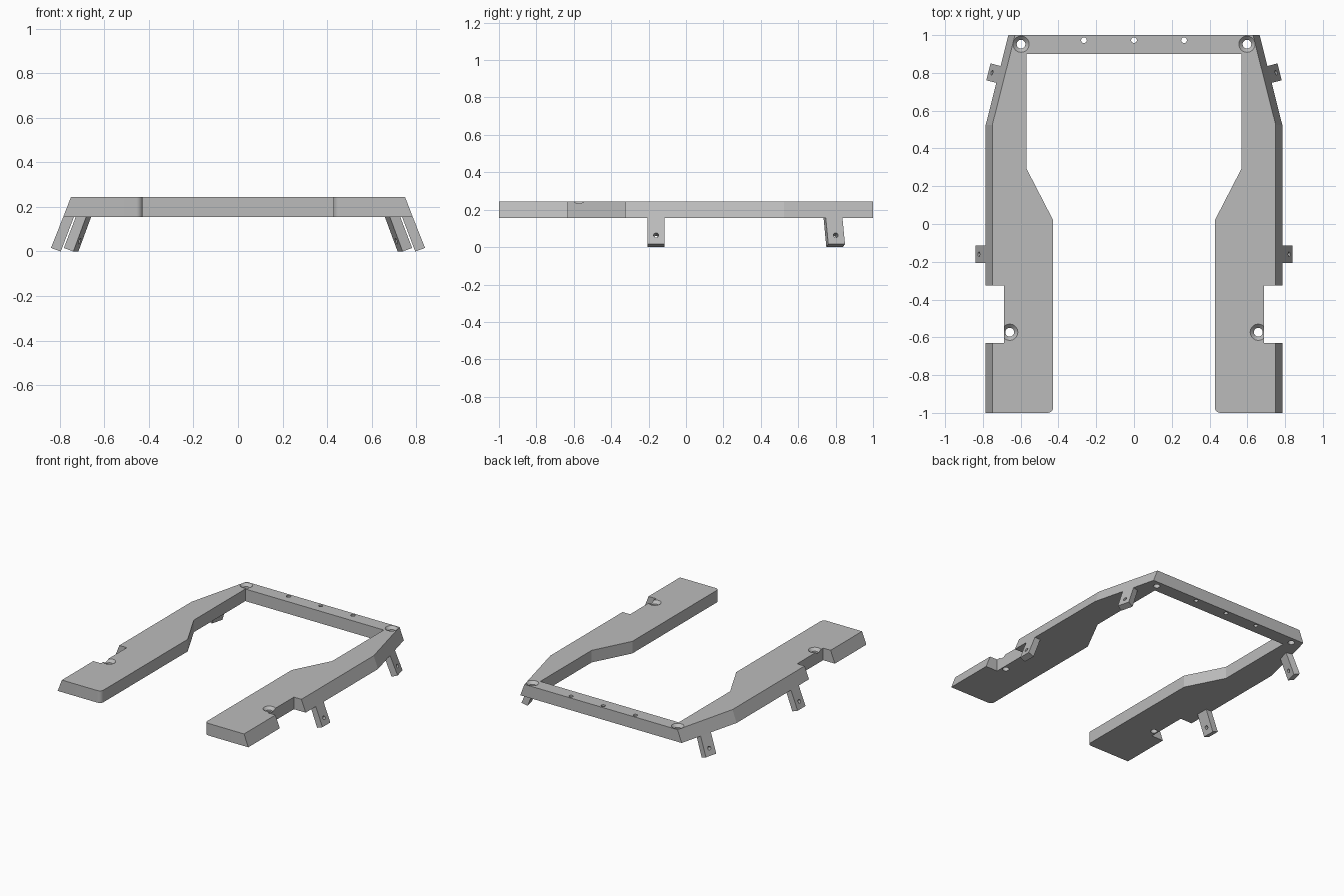
import bpy, bmesh, math
from mathutils import Vector, Matrix

if "Cube" in bpy.data.objects:
    bpy.data.objects.remove(bpy.data.objects["Cube"])

BASE, TOP = 0.155, 0.245      # underside and upper face of the frame
SLOPE = 0.035                 # how far the outer sides lean in towards the top

grey = bpy.data.materials.new("plain grey")
grey.diffuse_color = (0.5, 0.5, 0.5, 1)
grey.use_nodes = True
grey.node_tree.nodes["Principled BSDF"].inputs["Base Color"].default_value = grey.diffuse_color


def make_object(name, bm):
    bmesh.ops.recalc_face_normals(bm, faces=bm.faces)
    mesh = bpy.data.meshes.new(name)
    bm.to_mesh(mesh)
    bm.free()
    mesh.materials.append(grey)
    obj = bpy.data.objects.new(name, mesh)
    bpy.context.collection.objects.link(obj)
    return obj


def loft(bm, lower, upper):
    """Closed solid between two loops with equal point counts."""
    a = [bm.verts.new(p) for p in lower]
    b = [bm.verts.new(p) for p in upper]
    bm.faces.new(a[::-1])
    bm.faces.new(b)
    n = len(a)
    for i in range(n):
        j = (i + 1) % n
        bm.faces.new((a[i], a[j], b[j], b[i]))


def turned(bm, profile, matrix, sides=32):
    """Closed turned solid from (radius, height) pairs."""
    rings = [[bm.verts.new(matrix @ Vector((r * math.cos(t), r * math.sin(t), h)))
              for t in (2 * math.pi * k / sides for k in range(sides))]
             for r, h in profile]
    bm.faces.new(rings[0][::-1])
    bm.faces.new(rings[-1])
    for a, b in zip(rings, rings[1:]):
        for i in range(sides):
            j = (i + 1) % sides
            bm.faces.new((a[i], a[j], b[j], b[i]))


def cut(obj, cutter_bm):
    cutter = make_object("hole_cutter", cutter_bm)
    cutter.hide_render = True
    mod = obj.modifiers.new("holes", 'BOOLEAN')
    mod.operation, mod.solver, mod.object = 'DIFFERENCE', 'EXACT', cutter
    bpy.ops.object.select_all(action='DESELECT')
    bpy.context.view_layer.objects.active = obj
    obj.select_set(True)
    bpy.ops.object.modifier_apply(modifier=mod.name)
    bpy.data.objects.remove(cutter)
    bpy.ops.object.shade_smooth_by_angle(angle=math.radians(12))


# Right half outline: (x, y, leans), from the inner back corner round to the outer back corner
R = 0.03
half = [(0.57, 0.9, 0), (0.57, 0.295, 0), (0.428, 0.02, 0)]
for k in range(9):
    t = math.pi + k * math.pi / 16
    half.append((0.428 + R + R * math.cos(t), -1 + R + R * math.sin(t), 0))
half += [(0.785, -1, 1), (0.785, -0.63, 1), (0.688, -0.63, 0), (0.688, -0.325, 0),
         (0.785, -0.325, 1), (0.785, 0.525, 1), (0.665, 1, 1)]
outline = [(x, y, s * SLOPE) for x, y, s in half]
outline += [(-x, y, -s) for x, y, s in outline[::-1]]

# U-shaped frame
bm = bmesh.new()
loft(bm, [(x, y, BASE) for x, y, s in outline], [(x - s, y, TOP) for x, y, s in outline])
frame = make_object("frame", bm)

# Countersunk corner holes and plain rear holes
bm = bmesh.new()
for side in (-1, 1):
    for x, y in ((0.658, -0.573), (0.598, 0.952)):
        turned(bm, [(0.023, 0.1), (0.023, 0.225), (0.043, 0.245), (0.053, 0.255)],
               Matrix.Translation((side * x, y, 0)))
for x in (-0.265, 0, 0.265):
    turned(bm, [(0.015, 0.1), (0.015, 0.3)], Matrix.Translation((x, 0.973, 0)))
cut(frame, bm)

# Leaning mounting tabs, each with one screw hole
edge = Vector((-0.12, 0.475, 0)).normalized()
tabs = [("middle_tab", Vector((0.785, -0.16, 0)), Vector((0, 1, 0))),
        ("rear_tab", Vector((0.7175, 0.792, 0)), edge)]
tab_profile = [(0, BASE), (0.055, 0.016), (0.011, 0), (-0.048, BASE)]
for name, origin, along in tabs:
    for label, side in (("right", 1), ("left", -1)):
        flip = Matrix.Diagonal((side, 1, 1, 1))
        out = Vector((along.y, -along.x, 0))

        def place(n, z, w):
            return flip @ (origin + out * n + along * w + Vector((0, 0, z)))

        bm = bmesh.new()
        loft(bm, [place(n, z, -0.046) for n, z in tab_profile],
             [place(n, z, 0.046) for n, z in tab_profile])
        tab = make_object(label + "_" + name, bm)
        axis = flip @ (out * 0.93 + Vector((0, 0, 0.366)))
        bm = bmesh.new()
        turned(bm, [(0.013, -0.08), (0.013, 0.08)],
               Matrix.Translation(place(0.014, 0.055, 0)) @ axis.to_track_quat('Z', 'Y').to_matrix().to_4x4())
        cut(tab, bm)
